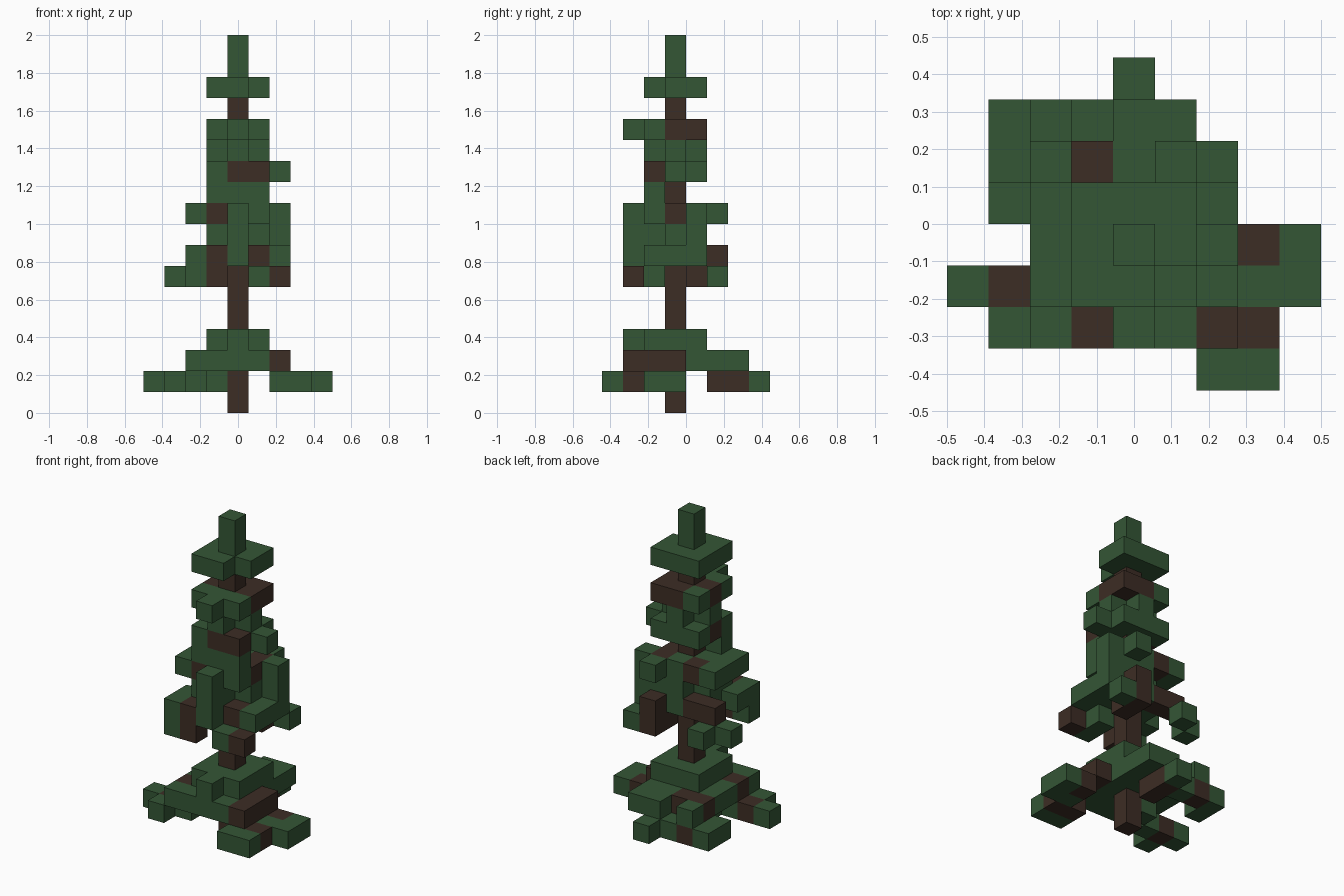
import bpy
import bmesh
from mathutils import Vector

cube = bpy.data.objects.get("Cube")
if cube:
    bpy.data.objects.remove(cube, do_unlink=True)

UNIT = 1 / 9  # edge of one block


def make_material(name, rgb):
    mat = bpy.data.materials.new(name)
    mat.use_nodes = True
    colour = (*rgb, 1)
    mat.diffuse_color = colour
    mat.node_tree.nodes["Principled BSDF"].inputs["Base Color"].default_value = colour
    return mat


GREEN = make_material("needle_green", (0.034, 0.093, 0.036))
BROWN = make_material("bark_brown", (0.046, 0.026, 0.018))
SLOT = {"g": 0, "b": 1}

# Plans of each layer: (back row, rows from back to front);
# g = needles, b = bark, | = trunk
LOWER = {
    1: (4, """....g....
              .gbgb....
              .g..b....
              .........
              ...g|..bg
              gbg....gg
              .g....bb.
              ......gg."""),
    2: (3, """..g.gg...
              ..bbgg...
              ..gggg...
              ..gg|gb..
              ..bgggb..
              ..ggggb.."""),
    3: (1, """...ggg...
              ...g|g...
              ...ggg...
              ....g...."""),
}
MIDDLE = {
    6: (2, """..g..bg..
              .g...b...
              ....|....
              .....g...
              ..gb.gb.."""),
    7: (2, """.....b...
              ..bbggg..
              ...g|gg..
              ..gggbg..
              ..gbg...."""),
    8: (1, """....ggg..
              ...g|g...
              ...gg....
              ....g...."""),
    9: (2, """.....g...
              ..gbgbg..
              ..gg|b...
              ..gbgg...
              ....g...."""),
}
UPPER = {
    10: (0, """....|....
               ...ggg..."""),
    11: (1, """...ggg...
               ...b|gg..
               ...gbb..."""),
    12: (1, """....g....
               ...g|g...
               ....g...."""),
    13: (1, """...gbb...
               ...b|b...
               ...ggg...
               ....g...."""),
}
CROWN = {
    15: (1, """...ggg...
               ...g|g...
               ...gg...."""),
}


def cells_from(layers):
    cells = {}
    for z, (back, plan) in layers.items():
        for r, row in enumerate(plan.split()):
            for c, mark in enumerate(row):
                if mark in SLOT:
                    cells[c - 4, back - r, z] = SLOT[mark]
    return cells


def build_blocks(name, cells):
    """Outer skin of a set of unit blocks, coloured block by block."""
    bm = bmesh.new()
    for (x, y, z), slot in cells.items():
        centre = Vector((x, y - 0.5, z + 0.5))
        for axis in range(3):
            for sign in (-1, 1):
                n = Vector((0, 0, 0))
                n[axis] = sign
                if (x + int(n.x), y + int(n.y), z + int(n.z)) in cells:
                    continue
                a = Vector((0, 0, 0))
                a[(axis + 1) % 3] = 1
                b = n.cross(a)
                corners = [(centre + (n + s * a + t * b) / 2) * UNIT
                           for s, t in ((-1, -1), (1, -1), (1, 1), (-1, 1))]
                face = bm.faces.new([bm.verts.new(p) for p in corners])
                face.material_index = slot
    bmesh.ops.remove_doubles(bm, verts=bm.verts, dist=UNIT / 100)
    mesh = bpy.data.meshes.new(name)
    bm.to_mesh(mesh)
    bm.free()
    mesh.materials.append(GREEN)
    mesh.materials.append(BROWN)
    obj = bpy.data.objects.new(name, mesh)
    bpy.context.collection.objects.link(obj)


# Trunk and green tip
build_blocks("trunk", {(0, 0, z): SLOT["b"] for z in range(15)})
build_blocks("tip", {(0, 0, z): SLOT["g"] for z in range(15, 18)})

# Branch tiers
for name, layers in (("lower_branches", LOWER), ("middle_branches", MIDDLE),
                     ("upper_branches", UPPER), ("crown_branches", CROWN)):
    build_blocks(name, cells_from(layers))
